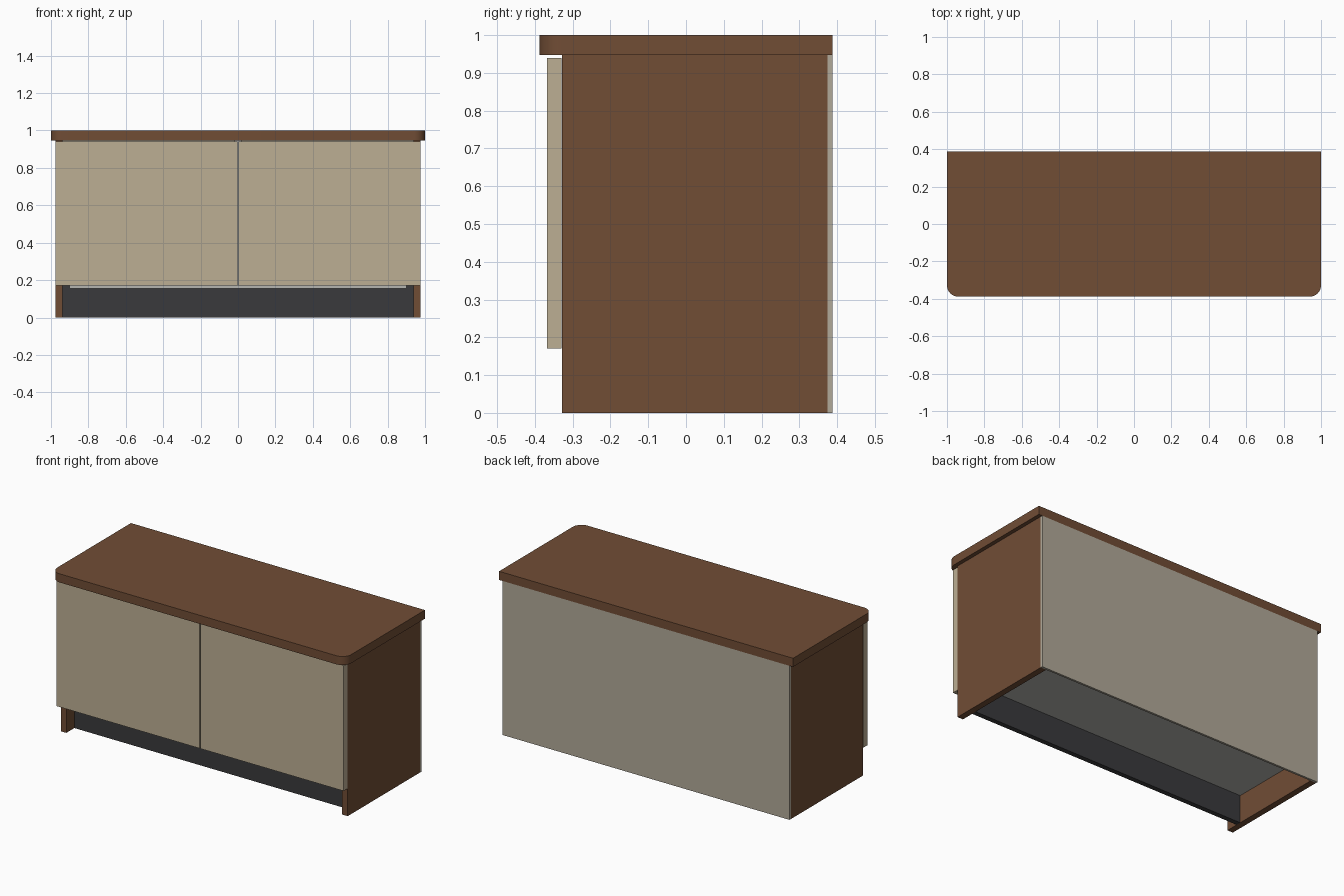
import bpy, bmesh
from math import sin, cos, pi

if "Cube" in bpy.data.objects:
    bpy.data.objects.remove(bpy.data.objects["Cube"])


def material(name, srgb):
    m = bpy.data.materials.new(name)
    lin = [(c / 255) ** 2.2 for c in srgb]
    m.diffuse_color = (*lin, 1)
    m.use_nodes = True
    m.node_tree.nodes["Principled BSDF"].inputs["Base Color"].default_value = m.diffuse_color
    return m


WOOD = material("walnut", (112, 78, 56))
DOOR = material("beige", (187, 173, 146))
BACK = material("back_grey", (176, 168, 152))
DARK = material("charcoal", (60, 60, 62))
INNER = material("inner_grey", (180, 180, 176))


def prism(name, outline, z0, z1, mat):
    """Extrude a counter-clockwise xy outline from z0 to z1."""
    bm = bmesh.new()
    face = bm.faces.new([bm.verts.new((x, y, z0)) for x, y in outline])
    ext = bmesh.ops.extrude_face_region(bm, geom=[face])
    verts = [v for v in ext["geom"] if isinstance(v, bmesh.types.BMVert)]
    bmesh.ops.translate(bm, verts=verts, vec=(0, 0, z1 - z0))
    bmesh.ops.recalc_face_normals(bm, faces=bm.faces)
    me = bpy.data.meshes.new(name)
    bm.to_mesh(me)
    bm.free()
    ob = bpy.data.objects.new(name, me)
    bpy.context.collection.objects.link(ob)
    me.materials.append(mat)
    return ob


def box(name, x0, x1, y0, y1, z0, z1, mat):
    return prism(name, [(x0, y0), (x1, y0), (x1, y1), (x0, y1)], z0, z1, mat)


# Worktop with rounded front corners
R, N = 0.06, 10
right = [(1 - R + R * sin(i * pi / 2 / N), -0.388 + R - R * cos(i * pi / 2 / N))
         for i in range(N + 1)]
left = [(-x, y) for x, y in reversed(right)]
top = prism("worktop", right + [(1, 0.388), (-1, 0.388)] + left, 0.947, 1.0, WOOD)
bpy.context.view_layer.objects.active = top
top.select_set(True)
bpy.ops.object.shade_smooth_by_angle()

# Side panels and doors, one of each per side
for s, label in ((-1, "left"), (1, "right")):
    a, b = sorted((s * 0.938, s * 0.976))
    box(label + "_side_panel", a, b, -0.328, 0.375, 0, 0.947, WOOD)
    a, b = sorted((s * 0.004, s * 0.976))
    box(label + "_door", a, b, -0.368, -0.329, 0.17, 0.94, DOOR)

# Back panel
box("back_panel", -0.976, 0.976, 0.375, 0.388, 0, 0.947, BACK)

# Cabinet floor and centre divider
box("cabinet_floor", -0.938, 0.938, -0.328, 0.375, 0.17, 0.205, INNER)
box("centre_divider", -0.019, 0.019, -0.328, 0.375, 0.205, 0.947, INNER)

# Recessed plinth and the pale strip above it
box("plinth", -0.938, 0.938, -0.25, -0.22, 0, 0.17, DARK)
box("underside_strip", -0.9, 0.9, -0.29, -0.27, 0.154, 0.17, INNER)
